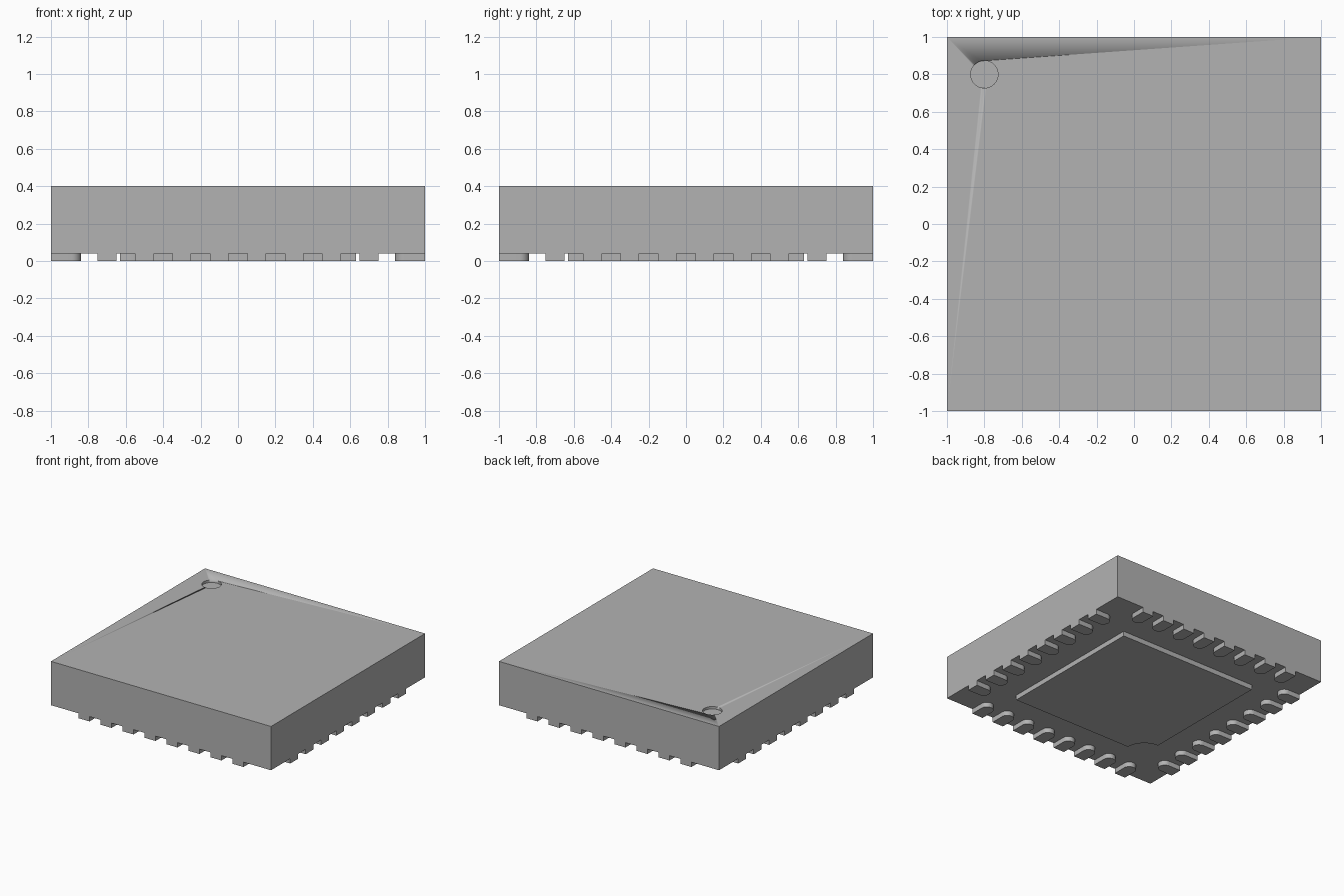
import bpy
import bmesh
from math import cos, sin, pi

cube = bpy.data.objects.get("Cube")
if cube:
    bpy.data.objects.remove(cube, do_unlink=True)

HALF, TOP, LIFT = 1.0, 0.4, 0.04     # body half width, top height, pad thickness
PAD_HALF = 0.05                      # half width of one contact pad
PITCH, PER_SIDE = 0.2, 8

grey = bpy.data.materials.new("plain grey")
grey.use_nodes = True
colour = (0.45, 0.45, 0.45, 1)
grey.diffuse_color = colour
grey.node_tree.nodes["Principled BSDF"].inputs["Base Color"].default_value = colour


def arc(cx, cy, r, start, end, steps):
    angles = [start + (end - start) * i / steps for i in range(steps + 1)]
    return [(cx + r * cos(a), cy + r * sin(a)) for a in angles]


def prism(name, outline, z0, z1, turn=0.0):
    """Extrude a flat outline from z0 up to z1, turned about the z axis."""
    bm = bmesh.new()
    base = bm.faces.new([bm.verts.new((x, y, z0)) for x, y in outline])
    raised = bmesh.ops.extrude_face_region(bm, geom=[base], use_keep_orig=True)
    top = [g for g in raised["geom"] if isinstance(g, bmesh.types.BMVert)]
    bmesh.ops.translate(bm, verts=top, vec=(0, 0, z1 - z0))
    bmesh.ops.recalc_face_normals(bm, faces=bm.faces)
    mesh = bpy.data.meshes.new(name)
    bm.to_mesh(mesh)
    bm.free()
    mesh.materials.append(grey)
    obj = bpy.data.objects.new(name, mesh)
    obj.rotation_euler.z = turn
    bpy.context.collection.objects.link(obj)
    bpy.ops.object.select_all(action="DESELECT")
    obj.select_set(True)
    bpy.context.view_layer.objects.active = obj
    bpy.ops.object.shade_smooth_by_angle(angle=pi / 6)
    return obj


# Package body with a shallow round marker dimple in the top
body = prism("body", [(-HALF, -HALF), (HALF, -HALF), (HALF, HALF), (-HALF, HALF)], LIFT, TOP)
cutter = prism("dimple_cutter", arc(-0.8, 0.8, 0.073, 0, 2 * pi * 47 / 48, 47), TOP - 0.02, TOP + 0.1)
cutter.hide_render = True
cutter.hide_set(True)
dimple = body.modifiers.new("dimple", "BOOLEAN")
dimple.operation = "DIFFERENCE"
dimple.solver = "EXACT"
dimple.object = cutter

# Large centre pad with a concave round notch in one corner
P, NOTCH = 0.63, 0.16
prism("centre_pad", [(P, -P), (P, P), (-P, P)] + arc(-P, -P, NOTCH, pi / 2, 0, 16), 0, LIFT)

# Contact pads along each side, round at the inner end
for side, label in enumerate(("front", "left", "back", "right")):
    for i in range(PER_SIDE):
        x = (i - (PER_SIDE - 1) / 2) * PITCH
        outline = [(x - PAD_HALF, -HALF), (x + PAD_HALF, -HALF)]
        outline += arc(x, -0.89, PAD_HALF, 0, pi, 16)
        prism(f"{label}_contact_pad_{i + 1}", outline, 0, LIFT, side * pi / 2)
